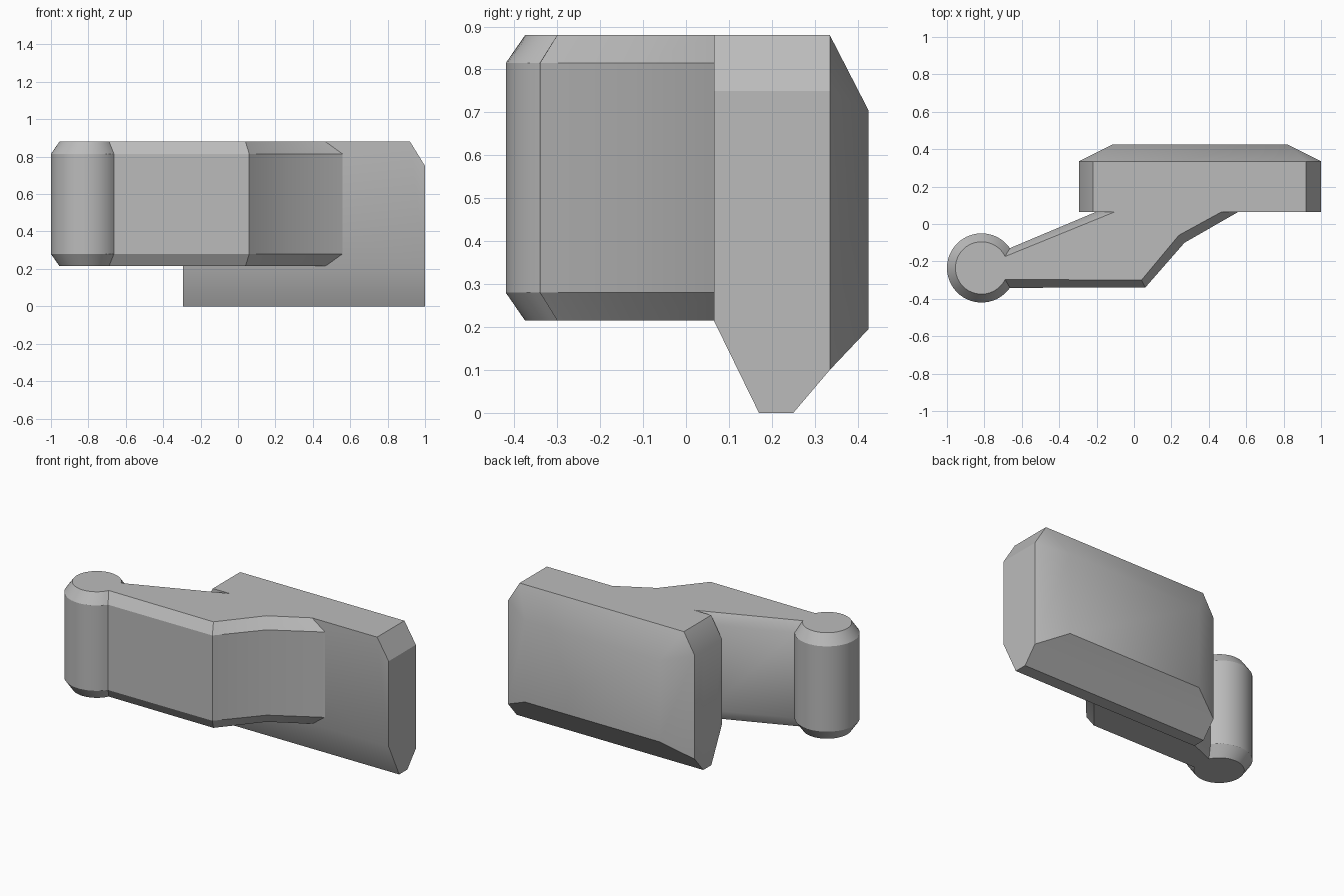
import bpy, bmesh
from math import radians, cos, sin

default = bpy.data.objects.get("Cube")
if default:
    bpy.data.objects.remove(default, do_unlink=True)

# Single plain grey material
grey = bpy.data.materials.new("plain grey")
grey.use_nodes = True
colour = (0.5, 0.5, 0.5, 1)
grey.diffuse_color = colour
grey.node_tree.nodes["Principled BSDF"].inputs["Base Color"].default_value = colour


def loft(name, rings):
    """Skin equal-length closed rings, cap both ends, shade by angle."""
    bm = bmesh.new()
    loops = [[bm.verts.new(p) for p in ring] for ring in rings]
    n = len(loops[0])
    for a, b in zip(loops, loops[1:]):
        for i in range(n):
            j = (i + 1) % n
            bm.faces.new((a[i], a[j], b[j], b[i]))
    bm.faces.new(loops[0])
    bm.faces.new(loops[-1])
    bmesh.ops.remove_doubles(bm, verts=bm.verts, dist=0.0005)
    bmesh.ops.recalc_face_normals(bm, faces=bm.faces)
    mesh = bpy.data.meshes.new(name)
    bm.to_mesh(mesh)
    bm.free()
    mesh.materials.append(grey)
    obj = bpy.data.objects.new(name, mesh)
    bpy.context.collection.objects.link(obj)
    bpy.ops.object.select_all(action='DESELECT')
    obj.select_set(True)
    bpy.context.view_layer.objects.active = obj
    bpy.ops.object.shade_smooth_by_angle(angle=radians(30))
    return obj


def arm_outline(radius, gap, arm, steps=40):
    """Round knob, open on the right by the gap angle, running into the arm."""
    pts = []
    for i in range(steps + 1):
        a = radians(gap + (360 - 2 * gap) * i / steps)
        pts.append((-0.815 + radius * cos(a), -0.235 + radius * sin(a)))
    return pts + arm


# Arm with knob: full outline in the middle, inset outline at top and bottom
full = arm_outline(0.185, 35, [(0.06, -0.34), (0.27, -0.10), (0.56, 0.066), (-0.20, 0.066)])
inset = arm_outline(0.14, 26, [(0.04, -0.30), (0.24, -0.06), (0.47, 0.066), (-0.10, 0.066)])
levels = [(inset, 0.215), (full, 0.28), (full, 0.815), (inset, 0.88)]
loft("arm_with_knob", [[(x, y, z) for x, y in o] for o, z in levels])


# Slab: upright plate with cut top corners, wedge foot and bevelled back
def slab_ring(y, bottom):
    return [(-0.22, y, 0.88), (-0.295, y, 0.75), (-0.295, y, bottom),
            (1, y, bottom), (1, y, 0.75), (0.92, y, 0.88)]


rings = [slab_ring(y, z) for y, z in ((0.065, 0.215), (0.17, 0), (0.25, 0), (0.335, 0.10))]
left, right, back, top, low = -0.115, 0.82, 0.425, 0.705, 0.195
rings.append([(left, back, top), (left, back, top), (left, back, low),
              (right, back, low), (right, back, top), (right, back, top)])
loft("slab", rings)
